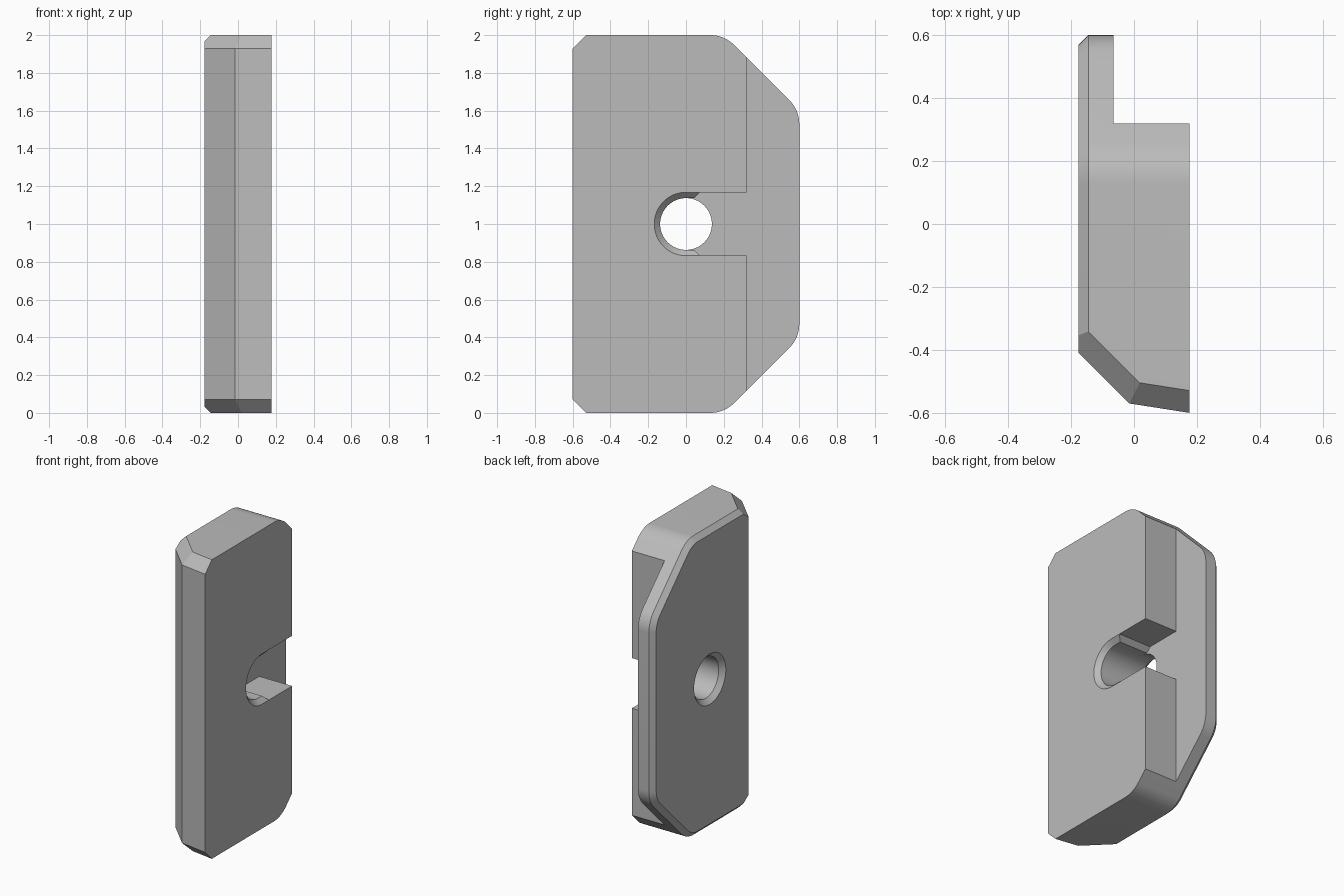
import bpy, bmesh, math
from mathutils import Vector

cube = bpy.data.objects.get("Cube")
if cube:
    bpy.data.objects.remove(cube, do_unlink=True)

X = 0.177        # half thickness
BEVEL = 0.032    # bevel round the left-hand plate outline
BORE = 0.137     # bore radius

grey = bpy.data.materials.new("plain grey")
grey.use_nodes = True
colour = (0.5, 0.5, 0.5, 1)
grey.diffuse_color = colour
grey.node_tree.nodes["Principled BSDF"].inputs["Base Color"].default_value = colour


def arc(cy, cz, r, start, end, n):
    """Points (y, z) along an arc, angles in degrees."""
    angles = [math.radians(start + (end - start) * i / n) for i in range(n + 1)]
    return [(cy + r * math.cos(a), cz + r * math.sin(a)) for a in angles]


def loft(name, sections):
    """Solid through matching outlines, each given as (x, [(y, z), ...])."""
    bm = bmesh.new()
    rings = [[bm.verts.new((x, y, z)) for y, z in pts] for x, pts in sections]
    for a, b in zip(rings, rings[1:]):
        for i in range(len(a)):
            j = (i + 1) % len(a)
            bm.faces.new((a[i], a[j], b[j], b[i]))
    bm.faces.new(rings[0])
    bm.faces.new(rings[-1])
    bmesh.ops.recalc_face_normals(bm, faces=bm.faces)
    mesh = bpy.data.meshes.new(name)
    bm.to_mesh(mesh)
    bm.free()
    mesh.materials.append(grey)
    ob = bpy.data.objects.new(name, mesh)
    bpy.context.collection.objects.link(ob)
    return ob


def plate_outline(inset):
    """Plate side profile with sloped, rounded rear corners."""
    r = 0.18
    t = r * math.tan(math.pi / 8)
    top = arc(0.203 - t, 2 - r, r - inset, 90, 45, 8)
    top += arc(0.6 - r, 1.603 - t, r - inset, 45, 0, 8)
    top.insert(0, (-0.8, 2 - inset))
    return top + [(y, 2 - z) for y, z in reversed(top)]


def u_outline(r, rear):
    """Half-round slot opening to the rear."""
    return arc(0, 1, r, 90, 270, 32) + [(rear, 1 - r), (rear, 1 + r)]


# Plate body with a bevel on its left-hand outline
body = loft("clamp_plate", [(X, plate_outline(0)), (BEVEL - X, plate_outline(0)),
                            (-X, plate_outline(BEVEL))])

# Slanted front faces and their bevels at top and bottom
bm = bmesh.new()
bm.from_mesh(body.data)
for point, normal in (((X, -0.6, 1), Vector((-0.03, -0.192, 0)).normalized()),
                      ((-X, -0.408, 1), Vector((-1, -1, 0)).normalized())):
    cuts = [(Vector(point), normal)]
    for s in (-1, 1):
        cuts.append((Vector(point) + Vector((0, 0, s * 0.93)),
                     normal + Vector((0, 0, s))))
    for co, no in cuts:
        res = bmesh.ops.bisect_plane(bm, geom=bm.verts[:] + bm.edges[:] + bm.faces[:],
                                     plane_co=co, plane_no=no, clear_outer=True)
        edges = [e for e in res["geom_cut"] if isinstance(e, bmesh.types.BMEdge)]
        bmesh.ops.holes_fill(bm, edges=edges, sides=0)
bmesh.ops.remove_doubles(bm, verts=bm.verts, dist=1e-5)
bmesh.ops.recalc_face_normals(bm, faces=bm.faces)
bm.to_mesh(body.data)
bm.free()

# Rear step joined to the flared slot
mouth = [(0.043, BORE), (0.074, 0.168), (0.319, 0.168), (0.319, 1.5), (0.9, 1.5)]
step = arc(0, 1, BORE, 90, 270, 32) + [(y, 1 - z) for y, z in mouth]
step += [(y, 1 + z) for y, z in reversed(mouth)]
circle = arc(0, 1, 1, 0, 360, 64)[:-1]


def ring(r):
    return [(y * r, 1 + (z - 1) * r) for y, z in circle]


cutters = [
    loft("step_cutter", [(-0.065, step), (0.4, step)]),
    loft("bore_cutter", [(-0.4, ring(BORE)), (-0.06, ring(BORE))]),
    loft("slot_bevel_cutter", [(X - 0.031, u_outline(BORE, 0.2)),
                               (X + 0.01, u_outline(0.178, 0.2))]),
    loft("bore_bevel_cutter", [(-X - 0.01, ring(0.178)), (0.031 - X, ring(BORE))]),
]
bpy.ops.object.select_all(action="DESELECT")
bpy.context.view_layer.objects.active = body
body.select_set(True)
for cutter in cutters:
    cutter.hide_render = True
    mod = body.modifiers.new(cutter.name, "BOOLEAN")
    mod.operation = "DIFFERENCE"
    mod.solver = "EXACT"
    mod.object = cutter
    bpy.ops.object.modifier_apply(modifier=mod.name)
    bpy.data.objects.remove(cutter, do_unlink=True)

bpy.ops.object.shade_smooth_by_angle(angle=math.radians(20))
